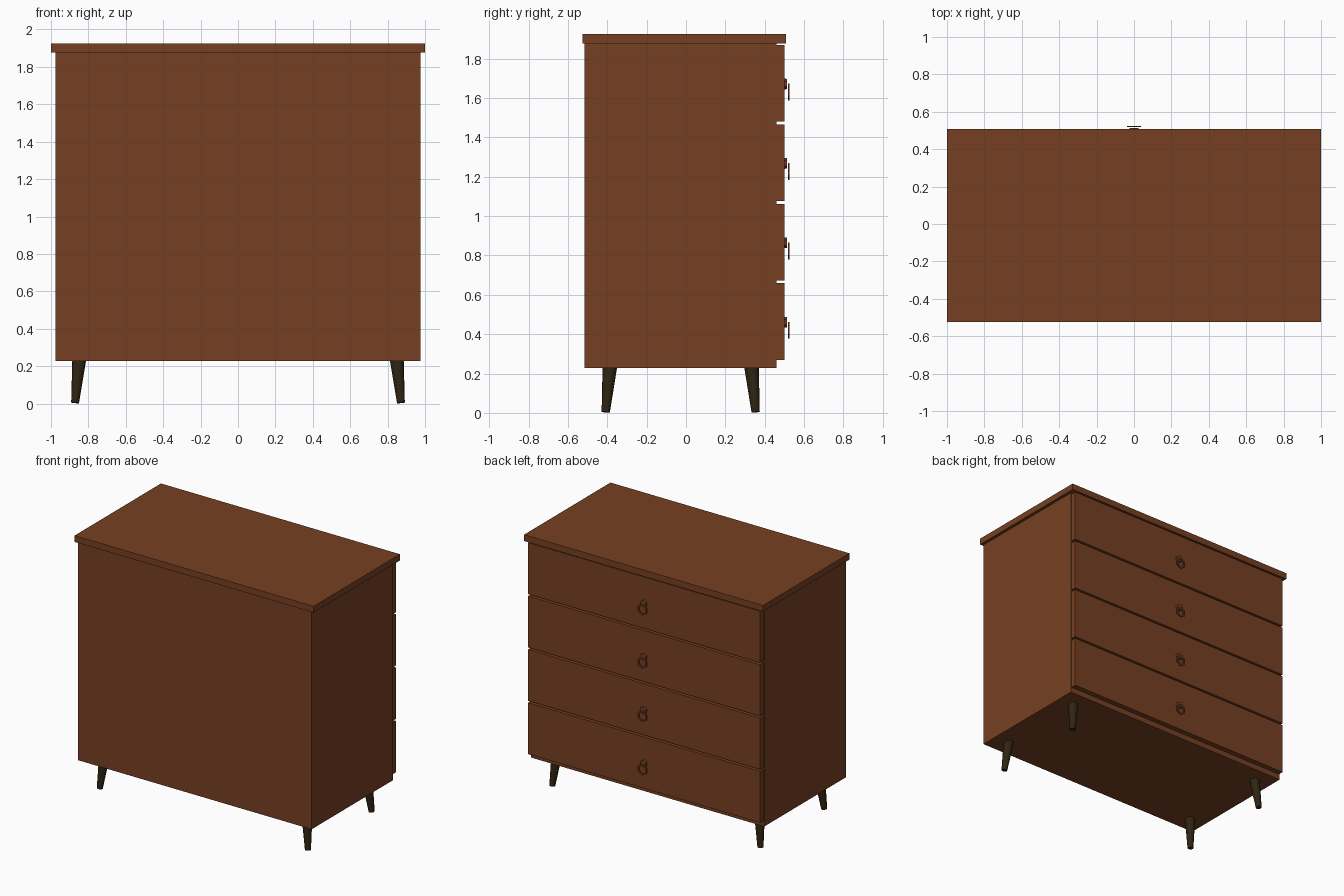
import bpy, bmesh, math
from mathutils import Vector

if "Cube" in bpy.data.objects:
    bpy.data.objects.remove(bpy.data.objects["Cube"])


def material(name, rgb):
    m = bpy.data.materials.new(name)
    m.diffuse_color = (*rgb, 1)
    m.use_nodes = True
    m.node_tree.nodes["Principled BSDF"].inputs["Base Color"].default_value = m.diffuse_color
    return m


wood = material("walnut wood", (0.18, 0.051, 0.016))
dark = material("dark leg wood", (0.028, 0.018, 0.006))


def finish(name, bm, mat):
    bmesh.ops.recalc_face_normals(bm, faces=bm.faces)
    me = bpy.data.meshes.new(name)
    bm.to_mesh(me)
    bm.free()
    me.materials.append(mat)
    ob = bpy.data.objects.new(name, me)
    bpy.context.collection.objects.link(ob)
    return ob


def box(name, lo, hi, mat):
    bm = bmesh.new()
    bmesh.ops.create_cube(bm, size=1)
    for v in bm.verts:
        v.co = [l + (c + 0.5) * (h - l) for c, l, h in zip(v.co, lo, hi)]
    return finish(name, bm, mat)


def loft(name, rings, mat, closed=False):
    """Skin a list of equal-length vertex rings; cap the ends or close the loop."""
    bm = bmesh.new()
    rs = [[bm.verts.new(p) for p in r] for r in rings]
    n = len(rs[0])
    pairs = list(zip(rs, rs[1:])) + ([(rs[-1], rs[0])] if closed else [])
    for a, b in pairs:
        for i in range(n):
            j = (i + 1) % n
            bm.faces.new((a[i], a[j], b[j], b[i]))
    if not closed:
        bm.faces.new(rs[0])
        bm.faces.new(rs[-1])
    return finish(name, bm, mat)


def hexagon(y, z, r):
    # upright hexagon facing along y, with a corner at the top
    return [(r * math.sin(i * math.pi / 3), y, z + r * math.cos(i * math.pi / 3))
            for i in range(6)]


# Carcass and top board
box("cabinet_body", (-0.977, -0.515, 0.228), (0.977, 0.46, 1.877), wood)
box("top_board", (-1, -0.525, 1.877), (1, 0.507, 1.925), wood)

# Four drawers with hexagonal ring pulls, on the +y side
for k in range(4):
    z = 0.27 + 0.4035 * k
    box(f"drawer_{k + 1}", (-0.971, 0.455, z), (0.971, 0.5, z + 0.389), wood)
    zc = z + 0.191
    loft(f"pull_base_{k + 1}",
         [hexagon(0.498, zc, 0.028), hexagon(0.514, zc, 0.026)], wood)
    zr = zc - 0.041
    loft(f"pull_ring_{k + 1}",
         [hexagon(0.518, zr, 0.043), hexagon(0.525, zr, 0.043),
          hexagon(0.525, zr, 0.03), hexagon(0.518, zr, 0.03)], wood, closed=True)

# Splayed tapered legs
for sx, xn in ((-1, "left"), (1, "right")):
    for sy, yn in ((-1, "front"), (1, "back")):
        top = Vector((sx * 0.849, -0.027 + sy * 0.36, 0.235))
        foot = Vector((sx * 0.871, -0.027 + sy * 0.381, 0.004))
        rot = Vector((0, 0, 1)).rotation_difference(top - foot)
        rings = [[c + rot @ Vector((r * math.cos(a), r * math.sin(a), 0))
                  for a in [i * math.tau / 16 for i in range(16)]]
                 for c, r in ((foot, 0.021), (top, 0.037))]
        leg = loft(f"{yn}_{xn}_leg", rings, dark)
        bpy.context.view_layer.objects.active = leg
        leg.select_set(True)
        bpy.ops.object.shade_smooth_by_angle(angle=math.radians(35))
        leg.select_set(False)
